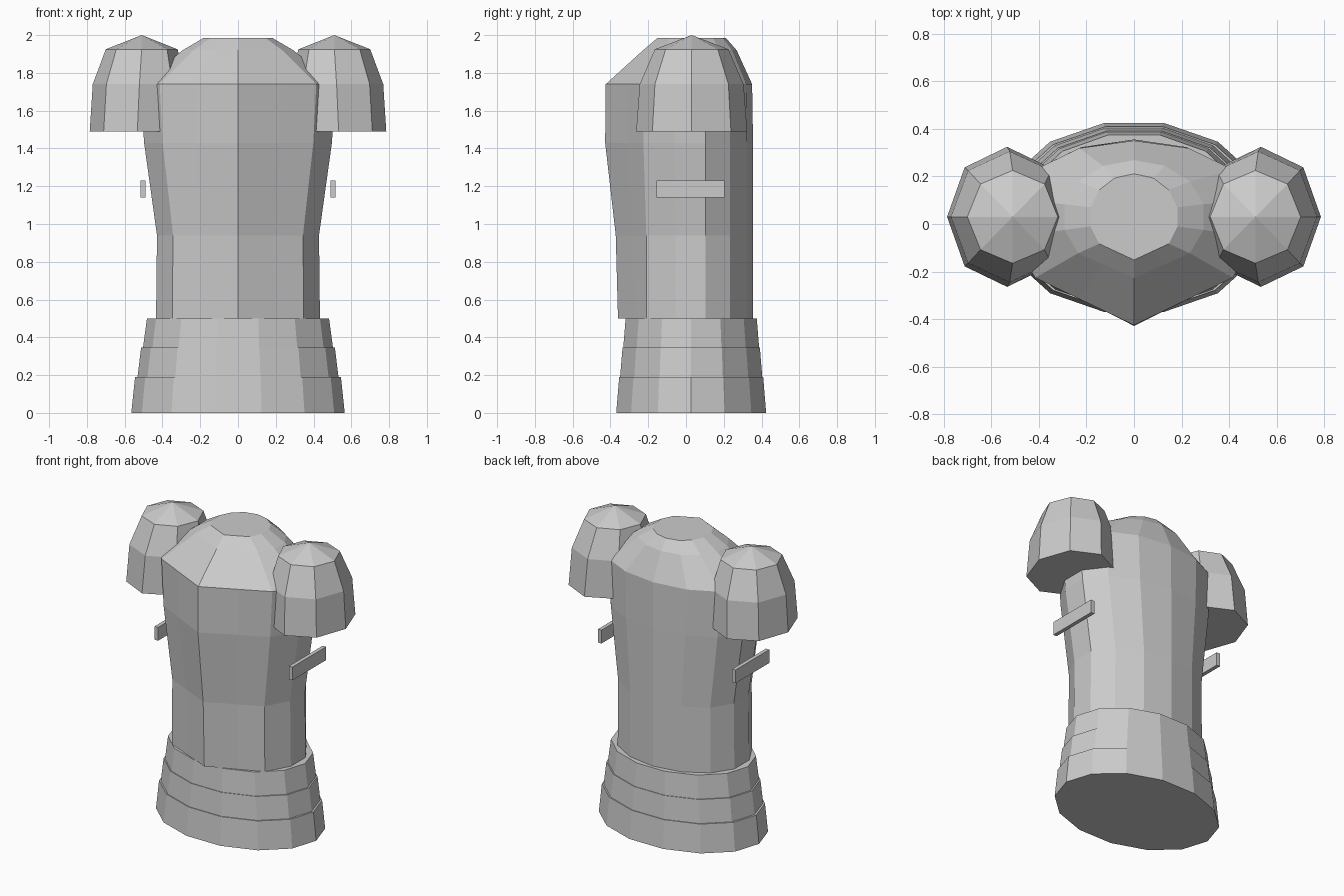
import bpy, bmesh
from math import sin, cos, tau

if "Cube" in bpy.data.objects:
    bpy.data.objects.remove(bpy.data.objects["Cube"])


def ellipse(n, cx, cy, z, rx, ry, turn=0.0):
    """One ring of points; index 0 points along +x before the turn."""
    return [(cx + rx * cos(tau * k / n + turn), cy + ry * sin(tau * k / n + turn), z)
            for k in range(n)]


def loft(name, rings, apex=None):
    """Skin a stack of rings and close both ends (the top with a fan if apex is given)."""
    bm = bmesh.new()
    loops = [[bm.verts.new(p) for p in ring] for ring in rings]
    n = len(loops[0])
    for a, b in zip(loops, loops[1:]):
        for i in range(n):
            j = (i + 1) % n
            bm.faces.new((a[i], a[j], b[j], b[i]))
    bm.faces.new(loops[0][::-1])
    top = loops[-1]
    if apex:
        tip = bm.verts.new(apex)
        for i in range(n):
            bm.faces.new((top[i], top[(i + 1) % n], tip))
    else:
        bm.faces.new(top)
    bmesh.ops.recalc_face_normals(bm, faces=bm.faces)
    mesh = bpy.data.meshes.new(name)
    bm.to_mesh(mesh)
    bm.free()
    obj = bpy.data.objects.new(name, mesh)
    bpy.context.collection.objects.link(obj)
    return obj


SIDES = 14
CY = 0.03


def keeled_ring(z, rx, back, front, keel):
    """Ring with a sharp vertical ridge at the front and flat panels beside it."""
    pts = []
    for k in range(SIDES):
        a = tau * k / SIDES
        s, c = sin(a), cos(a)          # k = 0 is the back, k = 7 the front ridge
        pts.append([rx * s, CY + (back if c > 0 else front) * c, z])
    pts[7][1] = keel
    for near, corner in ((6, 5), (8, 9)):
        t = pts[near][0] / pts[corner][0]
        pts[near][1] = keel + (pts[corner][1] - keel) * t
    return pts[::-1]


# Breastplate: keeled body closing to a flat neck disc
loft("breastplate", [
    keeled_ring(0.50, 0.445, 0.325, 0.385, -0.36),
    keeled_ring(0.94, 0.440, 0.325, 0.385, -0.372),
    keeled_ring(1.43, 0.510, 0.325, 0.410, -0.428),
    keeled_ring(1.74, 0.530, 0.320, 0.410, -0.425),
    keeled_ring(1.92, 0.300, 0.238, 0.245, -0.227),
    keeled_ring(1.985, 0.187, 0.181, 0.181, -0.151),
])

# Skirt: three overlapping tapered bands
bands = [
    ("skirt_lower", 0.00, 0.19, (0.565, 0.407), (0.545, 0.391)),
    ("skirt_middle", 0.19, 0.345, (0.532, 0.386), (0.513, 0.373)),
    ("skirt_upper", 0.345, 0.50, (0.503, 0.369), (0.482, 0.356)),
]
for name, z0, z1, low, high in bands:
    loft(name, [ellipse(SIDES, 0, 0.0275, z0, *low),
                ellipse(SIDES, 0, 0.0275, z1, *high)])

for label, side in (("left", -1), ("right", 1)):
    # Shoulder guards: eight-sided domes
    loft(f"shoulder_guard_{label}", [
        ellipse(8, side * 0.533, CY, 1.49, 0.252, 0.294),
        ellipse(8, side * 0.522, CY, 1.74, 0.247, 0.275),
        ellipse(8, side * 0.510, CY, 1.925, 0.190, 0.195),
    ], apex=(side * 0.510, CY, 2.0))

    # Side straps
    bpy.ops.mesh.primitive_cube_add(size=1, location=(side * 0.502, 0.025, 1.185))
    strap = bpy.context.object
    strap.name = f"side_strap_{label}"
    strap.scale = (0.026, 0.36, 0.09)
